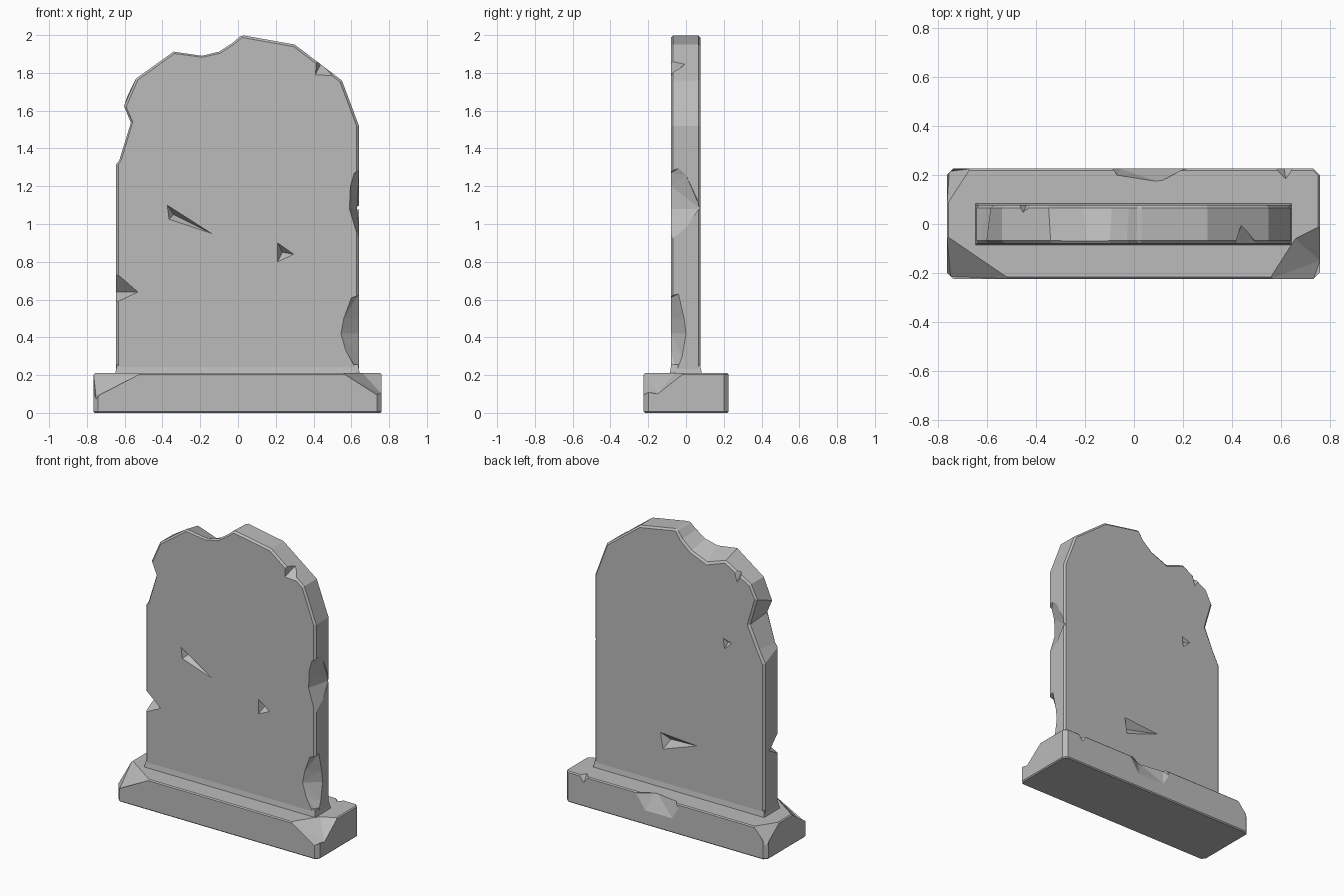
import bpy
import bmesh
from mathutils import Vector

if "Cube" in bpy.data.objects:
    bpy.data.objects.remove(bpy.data.objects["Cube"])

stone = bpy.data.materials.new("grey_stone")
stone.use_nodes = True
colour = (0.5, 0.5, 0.5, 1)
stone.diffuse_color = colour
stone.node_tree.nodes["Principled BSDF"].inputs["Base Color"].default_value = colour

FRONT, BACK = -0.08, 0.077
TOP = 0.21


def make_object(name, bm):
    bmesh.ops.recalc_face_normals(bm, faces=bm.faces)
    mesh = bpy.data.meshes.new(name)
    bm.to_mesh(mesh)
    bm.free()
    mesh.materials.append(stone)
    obj = bpy.data.objects.new(name, mesh)
    bpy.context.collection.objects.link(obj)
    return obj


def loft(name, loop_a, loop_b):
    """Solid between two matching outlines."""
    bm = bmesh.new()
    a = [bm.verts.new(p) for p in loop_a]
    b = [bm.verts.new(p) for p in loop_b]
    bm.faces.new(a)
    bm.faces.new(b[::-1])
    for i in range(len(a)):
        j = (i + 1) % len(a)
        bm.faces.new((a[i], b[i], b[j], a[j]))
    return make_object(name, bm)


def chip_away(obj, bevel, chips):
    """Bevel the edges, then cut out a hull of each chip swept outward."""
    bm = bmesh.new()
    for sweep, points in chips:
        verts = [bm.verts.new(Vector(p) + Vector(sweep) * k)
                 for p in points for k in (0, 1)]
        hull = bmesh.ops.convex_hull(bm, input=verts)
        loose = [v for v in verts if v.is_valid and not v.link_faces]
        bmesh.ops.delete(bm, geom=loose, context="VERTS")
    cutter = make_object(obj.name + "_cutter", bm)
    cutter.hide_render = True
    mod = obj.modifiers.new("edge_bevel", "BEVEL")
    mod.width, mod.segments = bevel, 1
    mod.limit_method, mod.angle_limit = "ANGLE", 1.0
    cut = obj.modifiers.new("chips", "BOOLEAN")
    cut.operation, cut.solver, cut.object = "DIFFERENCE", "EXACT", cutter
    bpy.context.view_layer.objects.active = obj
    for m in (mod, cut):
        bpy.ops.object.modifier_apply(modifier=m.name)
    bpy.data.objects.remove(cutter)


def on_face(y, *xz):
    return [(x, y, z) for x, z in xz]


# Upright slab: worn outline, with deeper wear on the back
shared_right = [(0.64, 0.19), (0.64, 1.52), (0.55, 1.76), (0.3, 1.95), (0.02, 2.0)]
shared_left = [(-0.645, 0.19)]
front = shared_right + [(-0.03, 1.96), (-0.1, 1.915), (-0.19, 1.895), (-0.34, 1.915),
                        (-0.54, 1.77), (-0.605, 1.62), (-0.57, 1.54),
                        (-0.63, 1.34), (-0.645, 1.32)] + shared_left
back = shared_right + [(-0.02, 1.94), (-0.09, 1.88), (-0.21, 1.83), (-0.35, 1.88),
                       (-0.54, 1.77), (-0.585, 1.68), (-0.53, 1.49),
                       (-0.6, 1.34), (-0.645, 1.25)] + shared_left
slab = loft("headstone_slab", on_face(FRONT, *front), on_face(BACK, *back))

to_front, to_back = (0, -0.1, 0), (0, 0.1, 0)
chip_away(slab, 0.012, [
    # gouges in the front face
    (to_front, on_face(FRONT, (-0.375, 1.1), (-0.365, 1.025), (-0.14, 0.95))
     + [(-0.34, -0.035, 1.05)]),
    (to_front, on_face(FRONT, (0.21, 0.9), (0.21, 0.8), (0.295, 0.84))
     + [(0.235, -0.035, 0.85)]),
    # gouges in the back face
    (to_back, on_face(BACK, (0.14, 0.58), (0.12, 0.47), (-0.135, 0.56))
     + [(0.09, 0.035, 0.53)]),
    (to_back, on_face(BACK, (-0.335, 1.35), (-0.345, 1.28), (-0.4, 1.33))
     + [(-0.355, 0.05, 1.32)]),
    # nicks on the outline
    ((-0.1, -0.1, 0), on_face(FRONT, (-0.645, 0.74), (-0.53, 0.64), (-0.645, 0.585))
     + [(-0.645, 0.02, 0.64)]),
    ((0.1, -0.1, 0.12), on_face(FRONT, (0.415, 1.865), (0.41, 1.79), (0.5, 1.785))
     + [(0.44, 0.0, 1.85)]),
    ((-0.08, 0.1, 0.12), on_face(BACK, (-0.48, 1.82), (-0.41, 1.87), (-0.44, 1.76))
     + [(-0.455, 0.045, 1.83)]),
    # large chips on the side edge
    ((0.1, -0.1, 0), on_face(FRONT, (0.615, 1.27), (0.595, 1.2), (0.59, 1.08), (0.64, 0.915))
     + [(0.64, -0.04, 1.295), (0.64, 0, 1.26), (0.64, 0.06, 1.13),
        (0.63, BACK, 1.08), (0.64, 0, 0.98)]),
    ((0.1, -0.1, 0), on_face(FRONT, (0.6, 0.61), (0.56, 0.5), (0.545, 0.42), (0.57, 0.33),
                             (0.635, 0.215))
     + [(0.64, -0.04, 0.63), (0.64, -0.01, 0.5), (0.64, 0, 0.42),
        (0.64, -0.02, 0.3), (0.64, -0.05, 0.22)]),
])


# Slight flare where the slab meets the plinth
def rectangle(grow, z):
    l, r, f, b = -0.643 - grow, 0.638 + grow, FRONT - grow, BACK + grow
    return [(l, f, z), (r, f, z), (r, b, z), (l, b, z)]


loft("slab_flare", rectangle(0.008, 0.2), rectangle(-0.002, 0.255))

# Plinth: block with clipped corners
L, R, F, B, C = -0.765, 0.76, -0.224, 0.226, 0.025
plan = [(L + C, F), (R - C, F), (R, F + C), (R, B - C),
        (R - C, B), (L + C, B), (L, B - C), (L, F + C)]
plinth = loft("plinth", [(x, y, 0) for x, y in plan], [(x, y, TOP) for x, y in plan])

chip_away(plinth, 0.007, [
    # broken corners
    ((-0.2, -0.2, 0.2), [(L, -0.05, TOP), (-0.51, F, TOP), (-0.75, -0.215, 0.073)]),
    ((0.2, -0.2, 0.2), [(R, -0.01, TOP), (0.555, F, TOP), (0.66, -0.06, TOP),
                        (0.735, F, 0.095), (R, -0.15, 0.1)]),
    ((-0.2, 0.2, 0.2), [(L, 0.08, TOP), (-0.67, B, TOP), (-0.755, 0.215, 0.09)]),
    # chips along the back edge
    ((0, 0.1, 0.1), [(-0.1, B, 0.18), (0.22, B, 0.2), (-0.07, 0.2, TOP), (0.09, 0.175, TOP),
                     (0.12, 0.18, TOP), (0.15, B, 0.1), (-0.055, B, 0.1)]),
    ((0, 0.1, 0.1), [(0.58, B, TOP), (0.65, B, TOP), (0.62, 0.185, TOP), (0.615, B, 0.165)]),
])
